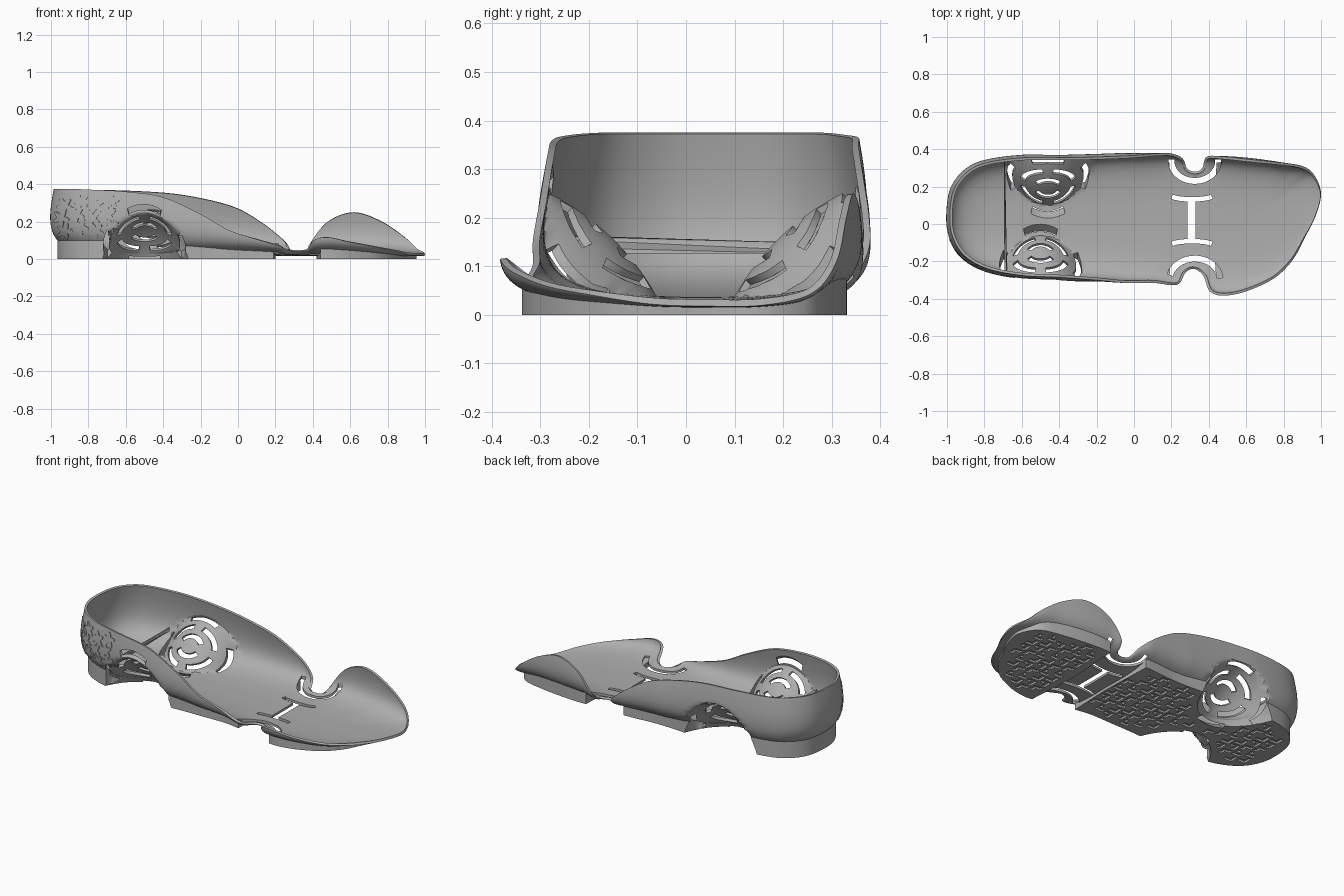
import bpy, bmesh, math
from mathutils import Vector, Matrix
from mathutils.bvhtree import BVHTree

cube = bpy.data.objects.get("Cube")
if cube:
    bpy.data.objects.remove(cube, do_unlink=True)

grey = bpy.data.materials.new("plain_grey")
grey.use_nodes = True
grey.diffuse_color = (0.42, 0.42, 0.42, 1)
grey.node_tree.nodes["Principled BSDF"].inputs["Base Color"].default_value = grey.diffuse_color

# Rim of the shell: heel, along the left edge, round the toe, back along the right
RIM = [(-.985, .03, .375), (-.965, .18, .375), (-.89, .28, .375), (-.78, .33, .37),
       (-.58, .355, .365), (-.35, .355, .35), (-.15, .36, .315), (0, .367, .27),
       (.12, .377, .2), (.2, .377, .14), (.26, .35, .085), (.285, .295, .045),
       (.33, .28, .04), (.365, .3, .045), (.39, .36, .09), (.48, .36, .2),
       (.62, .345, .25), (.77, .33, .2), (.9, .31, .11), (.965, .26, .045),
       (1, .16, .02), (.97, .04, .018), (.915, -.07, .022), (.85, -.19, .04),
       (.75, -.29, .06), (.6, -.36, .09), (.48, -.383, .115), (.405, -.36, .1),
       (.37, -.275, .05), (.32, -.24, .04), (.275, -.26, .045), (.23, -.325, .065),
       (.1, -.315, .105), (-.05, -.315, .155), (-.2, -.3, .24), (-.4, -.285, .33),
       (-.6, -.275, .36), (-.78, -.24, .37), (-.9, -.175, .375), (-.965, -.08, .375)]
START = .06
SCOOP_R = .5
SCOOP_LENGTH = .31


def closed_spline(points, steps):
    pts, out = [Vector(p) for p in points], []
    n = len(pts)
    for i in range(n):
        a, b, c, d = (pts[(i + k) % n] for k in (-1, 0, 1, 2))
        for j in range(steps):
            t = j / steps
            out.append(b + (c - a) * t / 2 + (a * 2 - b * 5 + c * 4 - d) * t**2 / 2
                       + (b * 3 - a - c * 3 + d) * t**3 / 2)
    return out


def tallness(rim):
    return min(1, max(0, (rim.z - .08) / .22))


def shell_point(rim, t):
    """Point on the outer surface, from the spine (t=0) to the rim (t=1)."""
    x = min(.6, max(-.6, rim.x))
    spine = Vector((x, .03, .018 - .008 * x))
    k = tallness(rim)
    a, b, c = 3 * (1 - t)**2 * t, 3 * (1 - t) * t * t, t**3
    side = a * (.6 + .4 * k) + b * (.95 + .2 * k) + c
    up = b * (.15 + .05 * k) + c
    p = spine.lerp(rim, side)
    p.z = spine.z + (rim.z - spine.z) * up
    return p


def scoop_centre(s):
    return Vector((s * .02 - .48, s * .53 + .02, -.21))


def push_scoop(p):
    """Move points that lie in a side hollow onto its rounded face."""
    for s in (-1, 1):
        q = p - scoop_centre(s)
        room = SCOOP_R**2 * (1 - (q.x / SCOOP_LENGTH)**2)
        flat = q.y**2 + q.z**2
        if flat < room:
            b = (q.z - s * q.y) * math.sqrt(.5)
            k = -b + math.sqrt(b * b - flat + room)
            p = p + Vector((0, -s, 1)).normalized() * k
    return p


def new_object(name, bm):
    me = bpy.data.meshes.new(name)
    bm.to_mesh(me)
    bm.free()
    ob = bpy.data.objects.new(name, me)
    bpy.context.collection.objects.link(ob)
    me.materials.append(grey)
    return ob


def loft(bm, rings, cap_start=True, cap_end=True):
    rows = [[bm.verts.new(p) for p in r] for r in rings]
    for r0, r1 in zip(rows, rows[1:]):
        for i in range(len(r0)):
            j = (i + 1) % len(r0)
            bm.faces.new((r0[i], r0[j], r1[j], r1[i]))
    if cap_start:
        bm.faces.new(rows[0][::-1])
    if cap_end:
        bm.faces.new(rows[-1])


def prism(bm, outline, low, high, frame=Matrix()):
    loft(bm, [[frame @ Vector((x, y, z)) for x, y in outline] for z in (low, high)])


def stroke(bm, path, width, low, high, frame=Matrix()):
    path = [Vector(p) for p in path]
    left, right = [], []
    for i, p in enumerate(path):
        d = (path[min(i + 1, len(path) - 1)] - path[max(i - 1, 0)]).normalized()
        n = Vector((-d.y, d.x)) * width / 2
        left.append(p + n)
        right.append(p - n)
    prism(bm, left + right[::-1], low, high, frame)


def arc(cx, cy, rx, ry, a0, a1, steps=14):
    angles = [math.radians(a0 + (a1 - a0) * i / steps) for i in range(steps + 1)]
    return [(cx + rx * math.cos(a), cy + ry * math.sin(a)) for a in angles]


def cutter(name, bm):
    bmesh.ops.recalc_face_normals(bm, faces=bm.faces)
    ob = new_object(name, bm)
    ob.hide_render = True
    return ob


def cut(ob, *cutters):
    for c in cutters:
        m = ob.modifiers.new("cut", 'BOOLEAN')
        m.operation, m.solver, m.object = 'DIFFERENCE', 'EXACT', c
    bake(ob)


def bake(ob):
    bpy.context.view_layer.update()
    dg = bpy.context.evaluated_depsgraph_get()
    me = bpy.data.meshes.new_from_object(ob.evaluated_get(dg))
    ob.modifiers.clear()
    ob.data = me


rim = closed_spline(RIM, 7)

# Shell: thin bowl with a pushed-in hollow on each side
bm = bmesh.new()
steps = 44
loft(bm, [[push_scoop(shell_point(r, START + (1 - START) * i / steps)) for r in rim]
          for i in range(steps + 1)], cap_end=False)
bm.faces.ensure_lookup_table()
bm.normal_update()
if bm.faces[-1].normal.z > 0:
    bmesh.ops.reverse_faces(bm, faces=bm.faces)
shell = new_object("shoe_shell", bm)
solid = shell.modifiers.new("thickness", 'SOLIDIFY')
solid.thickness, solid.offset = .014, -1
bake(shell)

# Vent slots in the hollows: three broken rings on each side
vents = bmesh.new()
for s in (-1, 1):
    u, v, n = Vector((1, 0, 0)), Vector((0, s, 1)).normalized(), Vector((0, s, -1)).normalized()
    frame = Matrix((u, v, n)).transposed().to_4x4()
    frame.translation = (s * .02 - .48, s * .195 + .015, .13)
    for radius, half, middles in ((.205, 25, (0, 90, 180, 270)),
                                  (.137, 33, (45, 135, 225, 315)), (.068, 62, (90, 270))):
        for m in middles:
            stroke(vents, arc(0, 0, radius, radius * .87, m - half, m + half),
                   .028, -.075, .24, frame)
# Flex slots across the ball of the foot
stroke(vents, [(.307, -.085), (.307, .125)], .042, -.1, .3)
flex = bmesh.new()
stroke(flex, arc(.31, .152, .11, .02, 195, 345), .024, -.1, .3)
stroke(flex, arc(.31, -.112, .11, .02, 165, 15), .024, -.1, .3)
stroke(flex, arc(.325, .335, .125, .105, 175, 365), .032, -.1, .5)
stroke(flex, arc(.325, -.295, .135, .11, 168, 3), .032, -.1, .5)
vent_cutter, flex_cutter = cutter("vent_cutter", vents), cutter("flex_cutter", flex)
cut(shell, vent_cutter, flex_cutter)

# Sole: solid pad below the shell, narrower at the waist, split at the flex zone
bm = bmesh.new()
outline = [.72 - .2 * tallness(r) - .1 * math.exp(-(r.x / .3)**2) for r in rim]
lift = Vector((0, 0, .004))
rings = [[shell_point(r, START + (o - START) * i / 10) + lift for r, o in zip(rim, outline)]
         for i in range(11)]
rings.append([Vector((p.x, p.y, 0)) for p in rings[-1]])
loft(bm, rings)
bmesh.ops.recalc_face_normals(bm, faces=bm.faces)
sole = new_object("sole_pads", bm)
cutters = [vent_cutter]
bm = bmesh.new()
prism(bm, [(.18, -.6), (.46, -.6), (.42, 0), (.46, .6), (.18, .6), (.2, 0)], -.1, .5)
cutters.append(cutter("gap_cutter", bm))
for s in (-1, 1):
    bm = bmesh.new()
    bmesh.ops.create_uvsphere(bm, u_segments=48, v_segments=32, radius=1,
                              matrix=Matrix.Translation(scoop_centre(s))
                              @ Matrix.Diagonal((SCOOP_LENGTH, SCOOP_R, SCOOP_R, 1)))
    cutters.append(cutter("hollow_cutter", bm))
cut(sole, *cutters)

# Tread: shallow corner-shaped pockets wherever the pad is wide enough
tree = BVHTree.FromObject(sole, bpy.context.evaluated_depsgraph_get())


def on_pad(x, y):
    hit = tree.ray_cast(Vector((x, y, -1)), Vector((0, 0, 1)))[0]
    return hit is not None and hit.z < .001


tread = bmesh.new()
corner = [(-.027, -.027), (.027, -.027), (.027, -.004), (-.004, -.004), (-.004, .027), (-.027, .027)]
for i in range(28):
    for j in range(12):
        x, y = -.86 + i * .068, -.37 + j * .068 + (i % 2) * .034
        if all(on_pad(x + a, y + b) for a in (-.033, .033) for b in (-.033, .033)):
            frame = Matrix.Translation((x, y, 0)) @ Matrix.Rotation((i + j) % 4 * math.pi / 2, 4, 'Z')
            prism(tread, corner, -.02, .012, frame)
tread_cutter = cutter("tread_cutter", tread)
cut(sole, tread_cutter)

# Flower plates wrapped onto the right side of the heel
tree = BVHTree.FromObject(shell, bpy.context.evaluated_depsgraph_get())
flowers = bmesh.new()
for row in range(3):
    for col in range(4):
        cx, cz = -.925 + col * .083 - (row % 2) * .02, .15 + row * .068 + (col % 2) * .02
        rings = [[], [], []]
        for i in range(40):
            a = i * math.tau / 40
            r = .033 + .012 * math.cos(5 * a + row + col)
            for ring, size, raised in zip(rings, (1, 1, .3), (-.004, .004, .004)):
                origin = Vector((cx + size * r * math.cos(a), -1, cz + size * r * math.sin(a)))
                hit, normal, _, _ = tree.ray_cast(origin, Vector((0, 1, 0)))
                ring.append(hit + normal * raised)
        loft(flowers, rings)
bmesh.ops.recalc_face_normals(flowers, faces=flowers.faces)
heel_flowers = new_object("heel_flowers", flowers)

for c in cutters + [flex_cutter, tread_cutter]:
    bpy.data.objects.remove(c, do_unlink=True)

bpy.ops.object.select_all(action='DESELECT')
for ob in (shell, sole, heel_flowers):
    ob.select_set(True)
    bpy.context.view_layer.objects.active = ob
bpy.ops.object.shade_smooth_by_angle(angle=math.radians(35))
